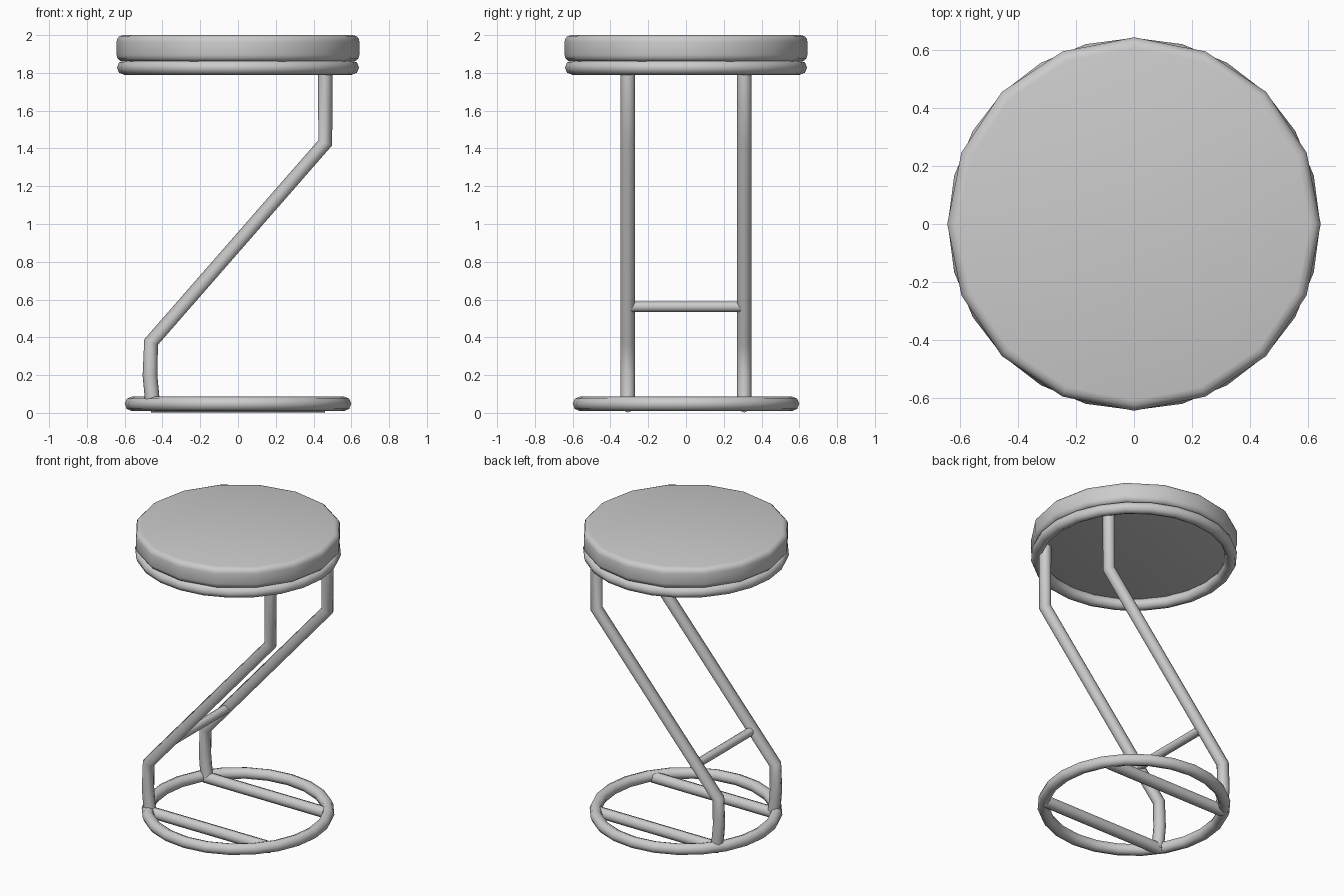
import bpy, math

cube = bpy.data.objects.get("Cube")
if cube:
    bpy.data.objects.remove(cube, do_unlink=True)

grey = bpy.data.materials.new("plain grey")
grey.use_nodes = True
COLOUR = (0.6, 0.6, 0.6, 1)
grey.diffuse_color = COLOUR
grey.node_tree.nodes["Principled BSDF"].inputs["Base Color"].default_value = COLOUR


def smooth(obj, angle):
    bpy.ops.object.select_all(action='DESELECT')
    obj.select_set(True)
    bpy.context.view_layer.objects.active = obj
    bpy.ops.object.shade_smooth_by_angle(angle=math.radians(angle))


def tube(name, points, radius, closed=False):
    """Round tube swept along a straight-sided path, turned into a mesh."""
    curve = bpy.data.curves.new(name, 'CURVE')
    curve.dimensions = '3D'
    curve.bevel_depth = radius
    curve.bevel_resolution = 2
    curve.use_fill_caps = True
    spline = curve.splines.new('POLY')
    spline.points.add(len(points) - 1)
    for p, co in zip(spline.points, points):
        p.co = (*co, 1)
    spline.use_cyclic_u = closed
    obj = bpy.data.objects.new(name, curve)
    bpy.context.collection.objects.link(obj)
    bpy.ops.object.select_all(action='DESELECT')
    obj.select_set(True)
    bpy.context.view_layer.objects.active = obj
    bpy.ops.object.convert(target='MESH')
    obj = bpy.context.object
    obj.data.materials.clear()
    obj.data.materials.append(grey)
    smooth(obj, 50)
    return obj


def ring(name, radius, z, thickness, sides):
    bpy.ops.mesh.primitive_torus_add(
        major_radius=radius, minor_radius=thickness,
        major_segments=sides, minor_segments=8, location=(0, 0, z))
    obj = bpy.context.object
    obj.name = name
    obj.data.materials.append(grey)
    smooth(obj, 60)


# Rings under the seat and on the floor
ring("seat_ring", 0.603, 1.828, 0.038, 24)
ring("base_ring", 0.562, 0.048, 0.038, 24)

# Padded seat: sixteen-sided drum with rounded rims
bpy.ops.mesh.primitive_cylinder_add(vertices=16, radius=0.643, depth=0.14,
                                    location=(0, 0, 1.93))
seat = bpy.context.object
seat.name = "seat_cushion"
seat.data.materials.append(grey)
bevel = seat.modifiers.new("rounded_rim", 'BEVEL')
bevel.width = 0.035
bevel.segments = 3
bevel.limit_method = 'ANGLE'
bevel.angle_limit = math.radians(60)
bpy.ops.object.modifier_apply(modifier=bevel.name)
smooth(seat, 40)

# Slanted legs and floor bars on both sides
leg_path = [(-0.445, 0.03), (-0.455, 0.08), (-0.466, 0.2), (-0.46, 0.375),
            (0.462, 1.43), (0.462, 1.86)]
for side, y in (("front", -0.308), ("back", 0.308)):
    tube(side + "_leg", [(x, y, z) for x, z in leg_path], 0.039)
    tube(side + "_floor_bar", [(-0.46, y, 0.04), (0.46, y, 0.04)], 0.038)

# Footrest between the legs
tube("footrest", [(-0.29, -0.29, 0.562), (-0.29, 0.29, 0.562)], 0.028)
